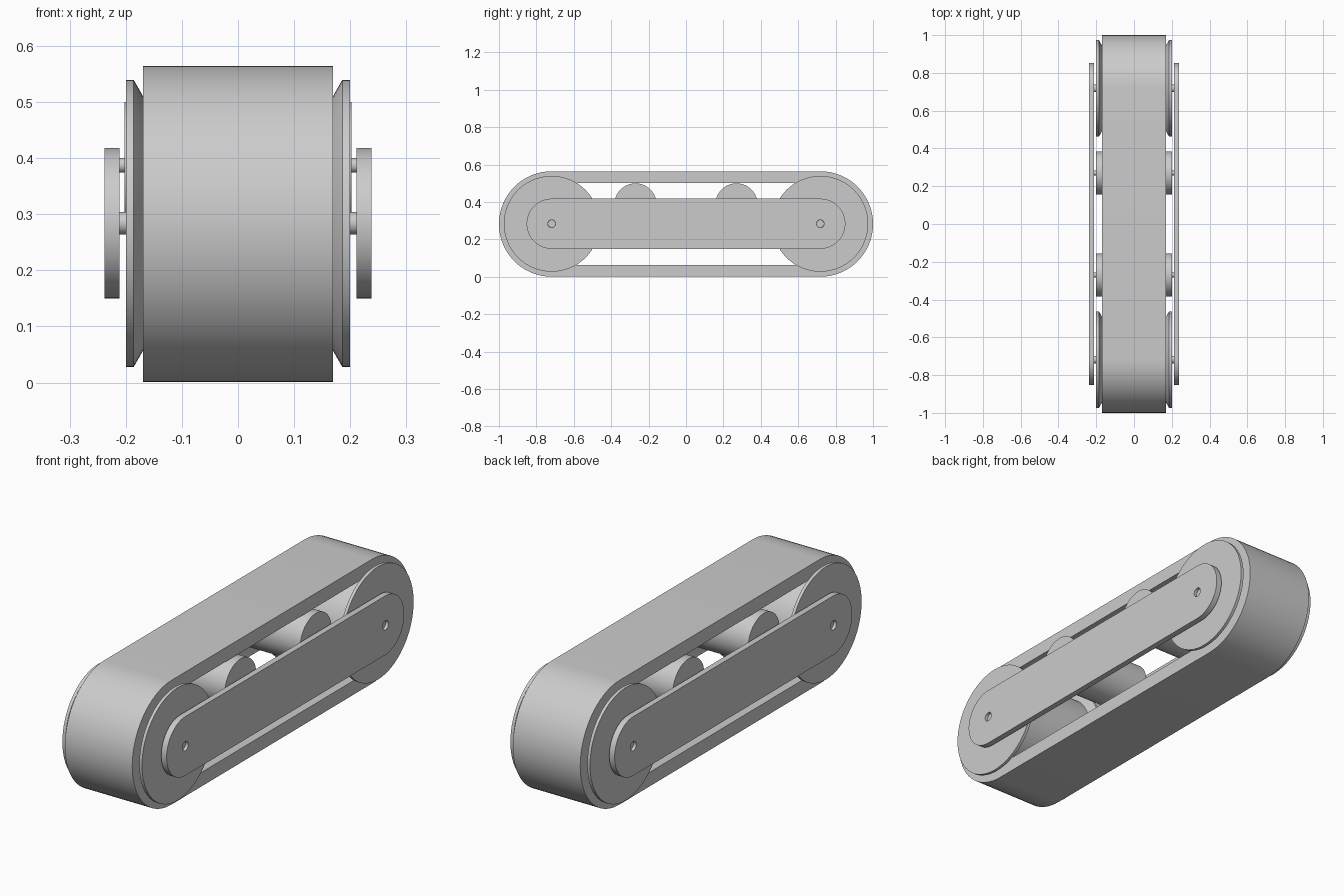
import bpy
import math
from mathutils import Matrix

if "Cube" in bpy.data.objects:
    bpy.data.objects.remove(bpy.data.objects["Cube"], do_unlink=True)

MID_Z = 0.2825
WHEEL_Y = 0.718
ROLLER_Y = 0.27
ROLLER_Z = 0.387

grey = bpy.data.materials.new("plain grey")
grey.use_nodes = True
colour = (0.6, 0.6, 0.6, 1)
grey.diffuse_color = colour
grey.node_tree.nodes["Principled BSDF"].inputs["Base Color"].default_value = colour


def finish(name, mesh):
    mesh.materials.clear()
    mesh.materials.append(grey)
    obj = bpy.data.objects.new(name, mesh)
    bpy.context.collection.objects.link(obj)
    bpy.ops.object.select_all(action="DESELECT")
    bpy.context.view_layer.objects.active = obj
    obj.select_set(True)
    bpy.ops.object.shade_smooth_by_angle(angle=math.radians(35))
    return obj


def circle(y, z, r, n=32):
    return [(y + r * math.cos(i * math.tau / n), z + r * math.sin(i * math.tau / n))
            for i in range(n)]


def stadium(y, z, r, n=32):
    points = []
    for side in (1, -1):
        for i in range(n + 1):
            a = math.pi * i / n - math.pi / 2
            points.append((side * (y + r * math.cos(a)), z + side * r * math.sin(a)))
    return points


def slab(name, loops, x, half_width):
    """Extrude outlines in the y-z plane along x; inner loops become holes."""
    curve = bpy.data.curves.new(name, "CURVE")
    curve.dimensions = "2D"
    curve.fill_mode = "BOTH"
    curve.extrude = half_width
    for loop in loops:
        spline = curve.splines.new("POLY")
        spline.points.add(len(loop) - 1)
        for point, (y, z) in zip(spline.points, loop):
            point.co = (y, z, 0, 1)
        spline.use_cyclic_u = True
    helper = bpy.data.objects.new(name + " outline", curve)
    bpy.context.collection.objects.link(helper)
    bpy.context.view_layer.update()
    graph = bpy.context.evaluated_depsgraph_get()
    mesh = bpy.data.meshes.new_from_object(helper.evaluated_get(graph))
    bpy.data.objects.remove(helper, do_unlink=True)
    # Curve axes x, y, z become model axes y, z, x
    turn = Matrix(((0, 0, 1, x), (1, 0, 0, 0), (0, 1, 0, 0), (0, 0, 0, 1)))
    mesh.transform(turn)
    return finish(name, mesh)


def lathe(name, profile, y, z, n=64):
    """Closed solid of revolution about the x axis from (x, radius) rings."""
    verts, faces = [], []
    for x, r in profile:
        verts += [(x, a, b) for a, b in circle(y, z, r, n)]
    for k in range(len(profile) - 1):
        for i in range(n):
            j = (i + 1) % n
            faces.append((k * n + i, k * n + j, (k + 1) * n + j, (k + 1) * n + i))
    last = (len(profile) - 1) * n
    faces.append(tuple(reversed(range(n))))
    faces.append(tuple(range(last, last + n)))
    mesh = bpy.data.meshes.new(name)
    mesh.from_pydata(verts, [], faces)
    mesh.update()
    return finish(name, mesh)


# Endless belt
slab("belt", [stadium(WHEEL_Y, MID_Z, 0.282), stadium(WHEEL_Y, MID_Z, 0.218)], 0, 0.169)

# Flanged end wheels and support rollers
flange = [(0.165, 0.217), (0.17, 0.228), (0.186, 0.256), (0.2, 0.256)]
wheel_profile = [(-x, r) for x, r in reversed(flange)] + flange
for end, s in (("front", -1), ("back", 1)):
    lathe(end + "_wheel", wheel_profile, s * WHEEL_Y, MID_Z + 0.001)
    lathe(end + "_roller", [(-0.202, 0.113), (0.202, 0.113)], s * ROLLER_Y, ROLLER_Z)

# Side plates with axle holes, and the pins that carry wheels and rollers
for side, sx in (("left", 1), ("right", -1)):
    loops = [stadium(WHEEL_Y, 0.284, 0.134)]
    loops += [circle(s * WHEEL_Y, 0.284, 0.021) for s in (1, -1)]
    slab(side + "_side_plate", loops, sx * 0.2245, 0.0135)
    for end, s in (("front", -1), ("back", 1)):
        ends = sorted((sx * 0.19, sx * 0.225))
        lathe(f"{side}_{end}_axle_pin", [(x, 0.02) for x in ends],
              s * WHEEL_Y, 0.284, 24)
        ends = sorted((sx * 0.195, sx * 0.215))
        lathe(f"{side}_{end}_roller_pin", [(x, 0.013) for x in ends],
              s * ROLLER_Y, ROLLER_Z, 24)
